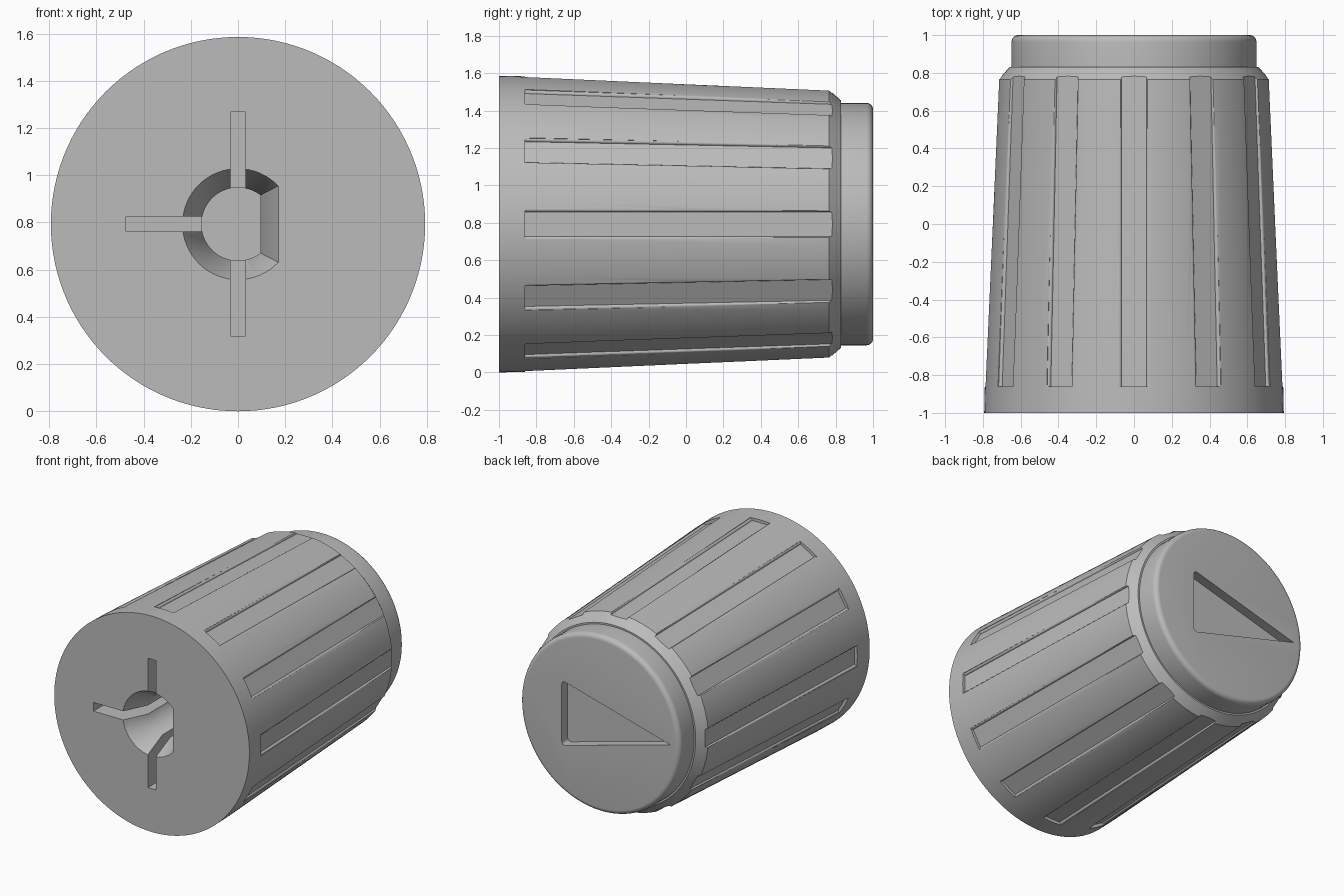
import bpy, bmesh, math
from mathutils import Matrix, Vector

R = 0.793            # skirt radius, also the height of the axis
CENTRE = Matrix.Translation((0, 0, R))

cube = bpy.data.objects.get("Cube")
if cube:
    bpy.data.objects.remove(cube, do_unlink=True)

grey = bpy.data.materials.new("plain_grey")
grey.use_nodes = True
grey.diffuse_color = (0.5, 0.5, 0.5, 1)
grey.node_tree.nodes["Principled BSDF"].inputs["Base Color"].default_value = (0.5, 0.5, 0.5, 1)


def finish(bm, name):
    """Turn a bmesh built around the y axis into an object."""
    bmesh.ops.recalc_face_normals(bm, faces=bm.faces)
    bm.transform(CENTRE)
    mesh = bpy.data.meshes.new(name)
    bm.to_mesh(mesh)
    bm.free()
    mesh.materials.append(grey)
    obj = bpy.data.objects.new(name, mesh)
    bpy.context.collection.objects.link(obj)
    return obj


def loft(bm, sections, turn=Matrix.Identity(4)):
    """Closed solid through (y, [(x, z), ...]) sections."""
    rings = [[bm.verts.new(turn @ Vector((x, y, z))) for x, z in pts] for y, pts in sections]
    for a, b in zip(rings, rings[1:]):
        for i in range(len(a)):
            bm.faces.new((a[i - 1], a[i], b[i], b[i - 1]))
    bm.faces.new(rings[0])
    bm.faces.new(rings[-1])


def circle(r, n=120):
    return [(r * math.cos(2 * math.pi * i / n), r * math.sin(2 * math.pi * i / n)) for i in range(n)]


def box(bm, x0, x1, z0, z1, y0, y1):
    pts = [(x0, z0), (x1, z0), (x1, z1), (x0, z1)]
    loft(bm, [(y0, pts), (y1, pts)])


# Knob: straight skirt, tapered grip, chamfer and round-edged cap
cap_r, fillet = 0.648, 0.035
profile = [(-1, R), (-0.86, 0.79), (0.765, 0.717), (0.83, 0.66), (0.83, cap_r)]
for i in range(7):
    a = math.pi / 2 * i / 6
    profile.append((1 - fillet + fillet * math.sin(a), cap_r - fillet + fillet * math.cos(a)))
bm = bmesh.new()
loft(bm, [(y, circle(r)) for y, r in profile])
knob = finish(bm, "knob")
cutters = []


# Twelve grip grooves with flat floors and rounded lips
def groove_section(floor, half=0.065, lip=0.014):
    side = []
    for i in range(5):
        a = math.pi / 2 * i / 4
        side.append((half + lip - lip * math.cos(a), floor + lip * math.sin(a)))
    side.append((half + lip, floor + 0.15))
    return side + [(-x, z) for x, z in reversed(side)]


bm = bmesh.new()
for i in range(12):
    loft(bm, [(-0.86, groove_section(0.768)), (0.87, groove_section(0.698))],
         Matrix.Rotation(math.radians(30 * i), 4, 'Y'))
cutters.append(finish(bm, "groove_cutter"))


# D-shaped shaft hole with a countersunk mouth
def d_section(r, flat, n=48):
    a = math.acos(flat / r)
    angles = [a + (2 * math.pi - 2 * a) * i / n for i in range(n + 1)]
    return [(r * math.cos(t), r * math.sin(t)) for t in angles]


bm = bmesh.new()
loft(bm, [(-1.01, d_section(0.24, 0.175)), (-0.83, d_section(0.155, 0.095)),
          (0.1, d_section(0.155, 0.095))])
cutters.append(finish(bm, "shaft_hole_cutter"))

# Relief slots: one upright, one to the side
bm = bmesh.new()
box(bm, -0.032, 0.032, -0.475, 0.475, -1.1, -0.5)
cutters.append(finish(bm, "upright_slot_cutter"))
bm = bmesh.new()
box(bm, -0.475, 0, -0.032, 0.032, -1.1, -0.5)
cutters.append(finish(bm, "side_slot_cutter"))

# Triangular pointer recess in the cap
bm = bmesh.new()
triangle = [(0.31, 0.24), (0.31, -0.24), (-0.57, 0)]
loft(bm, [(0.93, triangle), (1.1, triangle)])
corners = [e for e in bm.edges
           if abs(e.verts[0].co.y - e.verts[1].co.y) > 0.1 and e.verts[0].co.x > 0]
bmesh.ops.bevel(bm, geom=corners, offset=0.03, segments=4, profile=0.5, affect='EDGES')
cutters.append(finish(bm, "pointer_cutter"))

# Cut everything, then drop the cutters
bpy.context.view_layer.objects.active = knob
for cutter in cutters:
    mod = knob.modifiers.new(cutter.name, 'BOOLEAN')
    mod.operation = 'DIFFERENCE'
    mod.solver = 'EXACT'
    mod.object = cutter
    bpy.ops.object.modifier_apply(modifier=mod.name)
    bpy.data.objects.remove(cutter, do_unlink=True)

bpy.ops.object.select_all(action='DESELECT')
knob.select_set(True)
bpy.ops.object.shade_smooth_by_angle(angle=math.radians(28))
